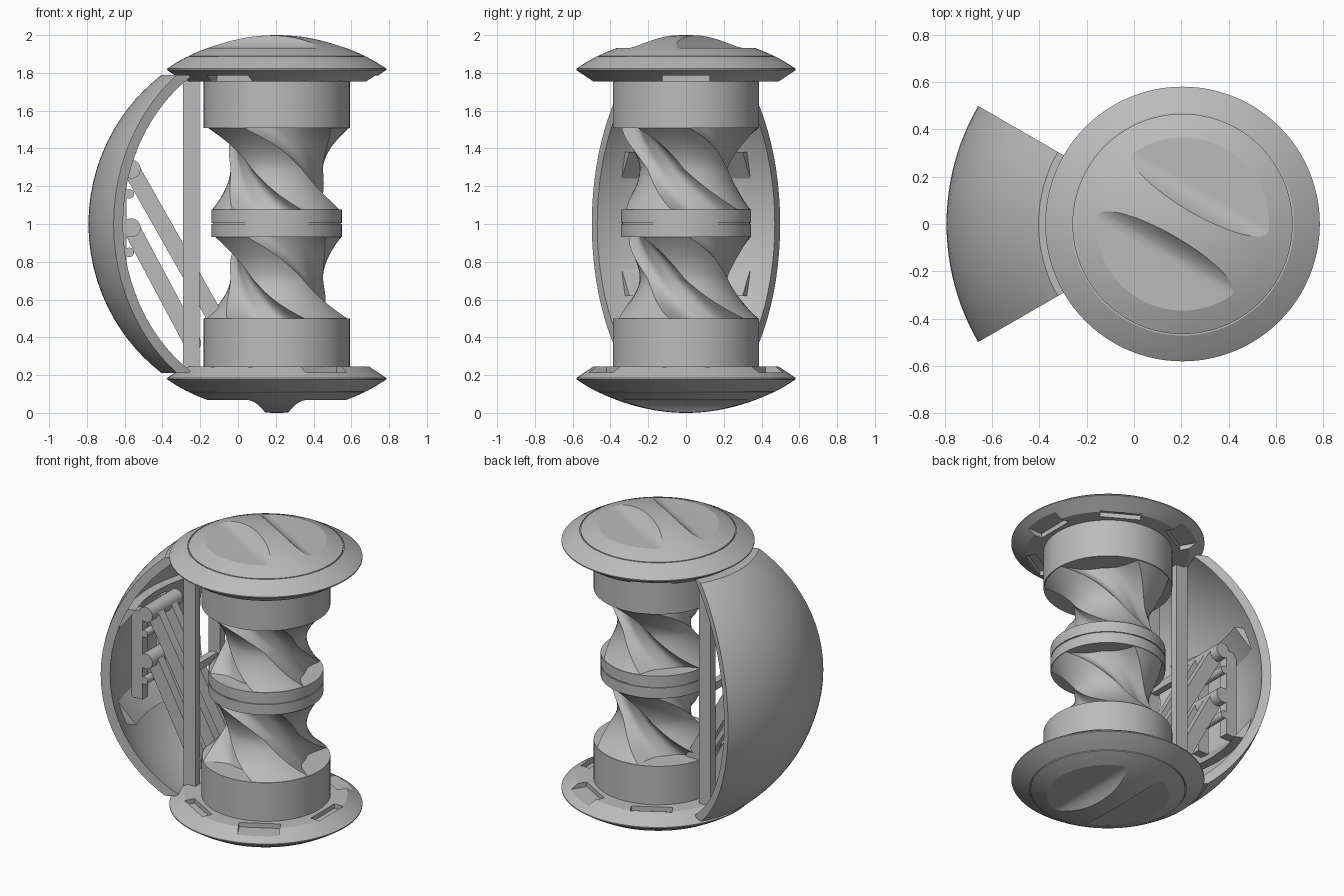
import bpy, bmesh, math
from math import sin, cos, pi, radians, sqrt
from mathutils import Matrix

if "Cube" in bpy.data.objects:
    bpy.data.objects.remove(bpy.data.objects["Cube"])

AX = 0.205  # x of the column axis
grey = bpy.data.materials.new("plain grey")
grey.use_nodes = True
grey.diffuse_color = (0.5, 0.5, 0.5, 1)
grey.node_tree.nodes["Principled BSDF"].inputs["Base Color"].default_value = (0.5, 0.5, 0.5, 1)


def smooth(ob, angle):
    bpy.ops.object.select_all(action='DESELECT')
    ob.select_set(True)
    bpy.context.view_layer.objects.active = ob
    bpy.ops.object.shade_smooth_by_angle(angle=radians(angle))


def finish(name, bm, matrix=None, angle=30):
    bmesh.ops.remove_doubles(bm, verts=bm.verts, dist=1e-5)
    bmesh.ops.recalc_face_normals(bm, faces=bm.faces)
    if matrix:
        bm.transform(matrix)
    me = bpy.data.meshes.new(name)
    bm.to_mesh(me)
    bm.free()
    ob = bpy.data.objects.new(name, me)
    bpy.context.collection.objects.link(ob)
    me.materials.append(grey)
    smooth(ob, angle)
    return ob


def lathe(name, profile, start=0, sweep=360, steps=96, closed=False):
    """Turn an (r, z) profile around the column axis."""
    bm = bmesh.new()
    full = sweep == 360
    rings = []
    for i in range(steps if full else steps + 1):
        a = radians(start + sweep * i / steps)
        rings.append([bm.verts.new((AX + r * cos(a), r * sin(a), z)) for r, z in profile])
    n = len(profile)
    for i in range(steps):
        p, q = rings[i], rings[(i + 1) % len(rings)]
        for j in range(n if closed else n - 1):
            k = (j + 1) % n
            bm.faces.new((p[j], q[j], q[k], p[k]))
    if not full:
        bm.faces.new(rings[0])
        bm.faces.new(rings[-1])
    bmesh.ops.remove_doubles(bm, verts=bm.verts, dist=1e-5)
    bmesh.ops.dissolve_degenerate(bm, edges=bm.edges, dist=1e-6)
    return finish(name, bm)


def prism(name, outline, y0, y1, matrix=None):
    """Extrude an (x, z) outline along y."""
    bm = bmesh.new()
    f = bm.faces.new([bm.verts.new((x, y0, z)) for x, z in outline])
    ext = bmesh.ops.extrude_face_region(bm, geom=[f])["geom"]
    bmesh.ops.translate(bm, vec=(0, y1 - y0, 0),
                        verts=[v for v in ext if isinstance(v, bmesh.types.BMVert)])
    return finish(name, bm, matrix)


def box(name, x0, x1, y0, y1, z0, z1, matrix=None):
    return prism(name, [(x0, z0), (x1, z0), (x1, z1), (x0, z1)], y0, y1, matrix)


def capsule(a, b, r):
    """Outline with round ends around the segment a-b."""
    t = math.atan2(b[1] - a[1], b[0] - a[0])
    return [(c[0] + r * cos(t + s + k * pi / 8), c[1] + r * sin(t + s + k * pi / 8))
            for c, s in ((b, -pi / 2), (a, pi / 2)) for k in range(9)]


def cut(ob, cutters, angle):
    for c in cutters:
        m = ob.modifiers.new("cut", 'BOOLEAN')
        m.operation, m.solver, m.object = 'DIFFERENCE', 'EXACT', c
    dg = bpy.context.evaluated_depsgraph_get()
    me = bpy.data.meshes.new_from_object(ob.evaluated_get(dg))
    ob.modifiers.clear()
    ob.data = me
    for c in cutters:
        bpy.data.objects.remove(c)
    smooth(ob, angle)


# Domed end caps: thumb scoops outside, open notches and closed pockets inside
def cap(name, ridge_angle, open_parity, flip):
    dome = [(0.465 * i / 14, 2 - 0.11 * (i / 14) ** 2) for i in range(15)]
    rim = [(0.465, 1.882), (0.471, 1.882), (0.471, 1.888), (0.53, 1.855),
           (0.58, 1.822), (0.58, 1.815), (0.49, 1.755), (0, 1.755)]
    ob = lathe(name, dome + rim)
    wall = [(0.06 + 0.1 * k / 8, 1.932 + 0.068 * (1 - k / 8) ** 2) for k in range(9)]
    scoop = wall + [(0.6, 1.932), (0.6, 2.1), (0.06, 2.1)]
    at_axis = Matrix.Translation((AX, 0, 0))
    cutters = [prism("scoop_cutter", scoop, -0.7, 0.7,
                     at_axis @ Matrix.Rotation(radians(ridge_angle - 90 + s), 4, 'Z'))
               for s in (0, 180)]
    for k in range(6):
        outer = 0.535 if k % 2 == open_parity else 0.48
        cutters.append(box("notch_cutter", 0.415, outer, -0.125, 0.125, 1.7, 1.785,
                           at_axis @ Matrix.Rotation(k * pi / 3, 4, 'Z')))
    cut(ob, cutters, 12)
    if flip:
        ob.data.transform(Matrix.Translation((0, 0, 2)) @ Matrix.Rotation(pi, 4, 'X'))


cap("top_cap", -30, 0, False)
cap("bottom_cap", 90, 1, True)

# Drums and the grooved middle collar
lathe("top_drum", [(0, 1.765), (0.387, 1.765), (0.387, 1.507), (0, 1.507)])
lathe("bottom_drum", [(0, 0.235), (0.387, 0.235), (0.387, 0.5), (0, 0.5)])
lathe("middle_collar", [(0, 0.93), (0.345, 0.93), (0.345, 1.0), (0.338, 1.0),
                        (0.338, 1.006), (0.345, 1.006), (0.345, 1.078), (0, 1.078)])


# Twisted necks: three flaring lands with hollow flutes between them
def neck(name, z_top, z_bot, r_top, r_bot, rows=40, flute=16, land=10):
    bm = bmesh.new()
    grid = []
    for i in range(rows + 1):
        t = i / rows
        e = abs(2 * t - 1)
        ridge = 0.245 + ((r_top if t < 0.5 else r_bot) - 0.245) * e ** 1.8
        floor = 0.198 + 0.045 * e * e
        half = 27 + (11 if t < 0.5 else 6) * e
        row = []
        for k in range(3):
            mid = -30 + 120 * k + 100 * (t - 0.5)
            for j in range(flute + 1):
                u = 2 * j / flute - 1
                row.append((mid + half * u, floor + (ridge - floor) * u ** 4))
            for j in range(1, land):
                row.append((mid + half + (120 - 2 * half) * j / land, ridge))
        z = z_top + (z_bot - z_top) * t
        grid.append([bm.verts.new((AX + r * cos(radians(a)), r * sin(radians(a)), z))
                     for a, r in row])
    n = len(grid[0])
    for p, q in zip(grid, grid[1:]):
        for j in range(n):
            k = (j + 1) % n
            bm.faces.new((p[j], q[j], q[k], p[k]))
    return finish(name, bm, angle=35)


neck("upper_neck", 1.51, 1.075, 0.385, 0.343)
neck("lower_neck", 0.932, 0.498, 0.343, 0.385)


# Curved side shield
def arc(radius, steps=32, height=0.79):
    zs = [height * sin(pi / 2 * (2 * i / steps - 1)) for i in range(steps + 1)]
    return [(sqrt(radius ** 2 - z * z), 1 + z) for z in zs]


lathe("side_shield", arc(0.997) + arc(0.94)[::-1], 150, 60, 24, closed=True)

# Sloped shelves inside the shield
for label, s in (("lower", -1), ("upper", 1)):
    lathe(label + "_shelf", [(0.8, 1 + s * 0.38), (0.88, 1 + s * 0.38), (0.925, 1 + s * 0.22)],
          158, 44, 16, closed=True)

# Frame: posts, diagonal struts, brackets and pins
for side, s in (("right", -1), ("left", 1)):
    y = s * 0.13
    box(side + "_post", -0.29, -0.205, y - 0.025, y + 0.025, 0.23, 1.77)
    box(side + "_bracket", -0.67, -0.59, y - 0.03, y + 0.03, 0.72, 1.3)
    y = s * 0.07
    prism(side + "_long_strut", capsule((-0.565, 1.29), (-0.1, 0.47), 0.045),
          y - 0.03, y + 0.03)
    prism(side + "_short_strut", capsule((-0.565, 0.98), (-0.24, 0.37), 0.045),
          y - 0.03, y + 0.03)
for label, z in (("upper", 1.29), ("lower", 0.98)):
    prism(label + "_pivot_pin", capsule((-0.565, z), (-0.5649, z), 0.05), -0.16, 0.16)
    prism(label + "_guide_pin", capsule((-0.575, z - 0.13), (-0.5749, z - 0.13), 0.025),
          -0.16, 0.16)
box("cross_bar", -0.27, -0.225, -0.13, 0.13, 0.98, 1.03)
